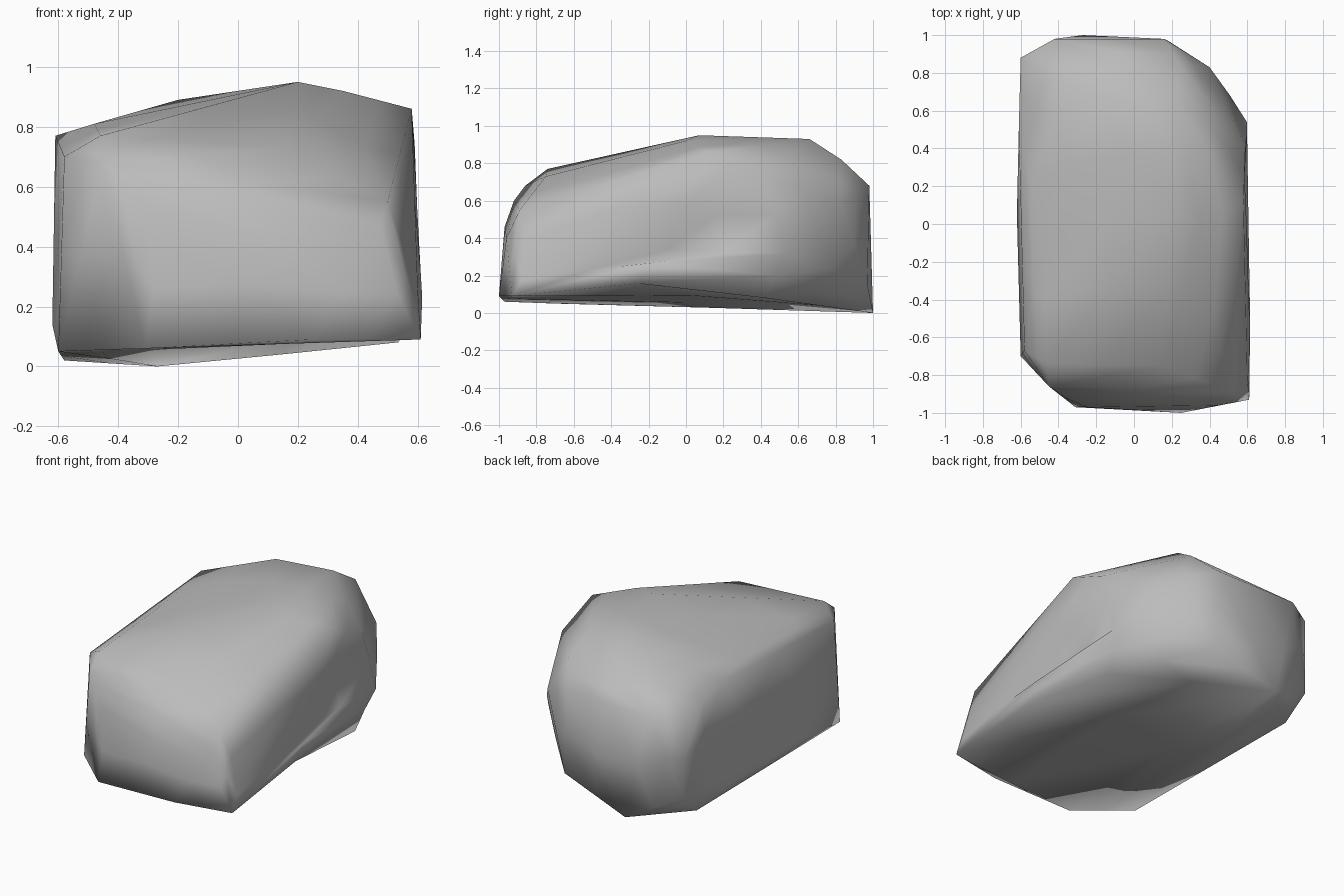
import bpy
import bmesh
from mathutils import Vector

# Remove the default cube only
cube = bpy.data.objects.get("Cube")
if cube:
    bpy.data.objects.remove(cube, do_unlink=True)


def flat_material(name, color):
    material = bpy.data.materials.new(name)
    material.diffuse_color = color
    material.use_nodes = True
    shader = next(n for n in material.node_tree.nodes if n.type == "BSDF_PRINCIPLED")
    shader.inputs["Base Color"].default_value = color
    return material


def press_hollow(bm, center, radius, push):
    """Push the skin near a center, fading out towards the radius."""
    for vert in bm.verts:
        near = 1 - (vert.co - Vector(center)).length / radius
        if near > 0:
            vert.co += Vector(push) * near * (2 - near)


def stone_object(name, corners, hollows, material, scale):
    """Wrap a tight skin around the corners, then press in the hollows."""
    bm = bmesh.new()
    for corner in corners:
        bm.verts.new(Vector(corner) * scale)
    bmesh.ops.convex_hull(bm, input=bm.verts[:])
    loose = [v for v in bm.verts if not v.link_faces]
    bmesh.ops.delete(bm, geom=loose, context="VERTS")
    # Split the facets once so that the hollows have points to move
    bmesh.ops.subdivide_edges(bm, edges=bm.edges[:], cuts=1, use_grid_fill=True)
    bmesh.ops.triangulate(bm, faces=bm.faces[:])
    for hollow in hollows:
        press_hollow(bm, *hollow)
    bmesh.ops.recalc_face_normals(bm, faces=bm.faces[:])
    for face in bm.faces:
        face.smooth = True
    mesh = bpy.data.meshes.new(name)
    bm.to_mesh(mesh)
    bm.free()
    mesh.materials.append(material)
    obj = bpy.data.objects.new(name, mesh)
    bpy.context.collection.objects.link(obj)


# Crown: broad sloping top, highest just behind the middle (hundredths of a unit)
crown = [
    (20, 7, 95), (35, 0, 92), (21, 66, 93), (-20, 67, 89), (58, 12, 86),
    (-61, 50, 77), (-48, -6, 81), (-46, -74, 77), (15, -75, 73), (59, 41, 74),
]

# Shoulders: the rounded corners below the crown
shoulders = [
    (25, 83, 82), (16, 98, 68), (-42, 98, 68), (-60, 88, 66),
    (40, 83, 58), (50, -89, 55), (-58, -67, 70),
    (-45, -86, 68), (-36, -92, 60),
]

# Waist: the widest points of each side
waist = [
    (61, 54, 32), (62, -10, 30), (60, -82, 26), (45, -96, 40),
    (-25, -97, 46), (-60, 88, 16), (-62, 5, 14),
]

# Base: the uneven underside, lowest at the back
base = [
    (61, -93, 9), (25, -100, 9), (-31, -97, 6), (-60, -70, 5),
    (-58, 72, 2), (-27, 100, 0), (18, 97, 15), (40, 62, 10),
    (56, 42, 8),
]

# Hollows: a valley down the left side, a raised notch under its rim
# and a shallow lift of the underside
hollows = [
    ((0.62, 0.2, 0.25), 0.4, (-0.05, 0, 0)),
    ((0.6, -0.32, 0.1), 0.4, (0, 0, 0.05)),
    ((0.15, -0.1, 0.05), 0.65, (0, 0, 0.05)),
]

stone = flat_material("stone grey", (0.5, 0.5, 0.5, 1.0))
stone_object("boulder", crown + shoulders + waist + base, hollows, stone, 0.01)
